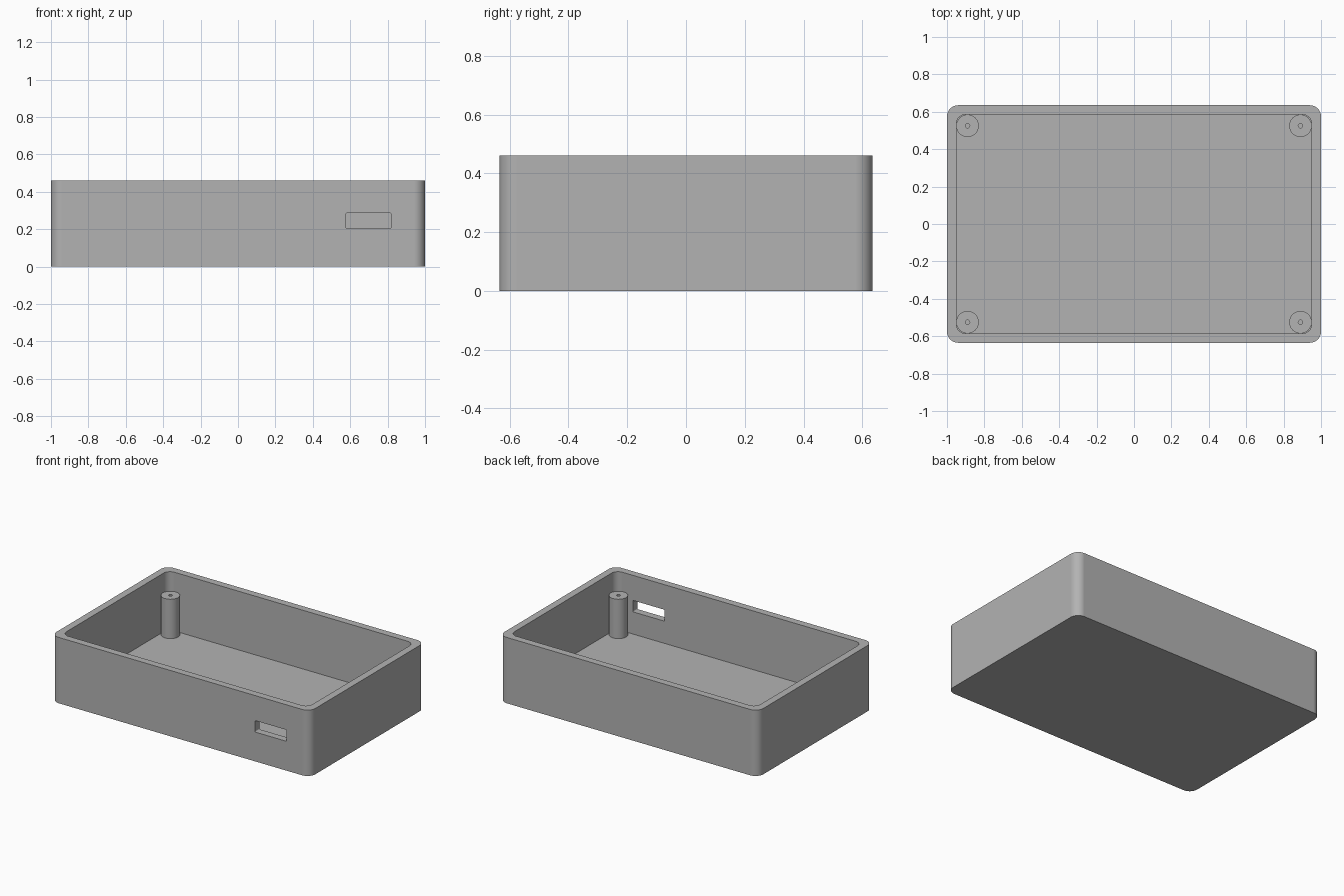
import bpy, bmesh
from math import sin, cos, pi, radians

if "Cube" in bpy.data.objects:
    bpy.data.objects.remove(bpy.data.objects["Cube"], do_unlink=True)

HALF_X, HALF_Y, HEIGHT = 1.0, 0.635, 0.46
WALL, FLOOR = 0.05, 0.05
POST_R, HOLE_R, POST_TOP = 0.06, 0.012, 0.325

grey = bpy.data.materials.new("plain grey")
grey.use_nodes = True
grey.diffuse_color = (0.45, 0.45, 0.45, 1)
grey.node_tree.nodes["Principled BSDF"].inputs["Base Color"].default_value = grey.diffuse_color


def rounded_rect(hx, hy, r, seg=12):
    """Outline of a rounded rectangle, counter-clockwise."""
    pts = []
    for q, (sx, sy) in enumerate([(1, 1), (-1, 1), (-1, -1), (1, -1)]):
        for i in range(seg + 1):
            a = (q + i / seg) * pi / 2
            pts.append((sx * (hx - r) + r * cos(a), sy * (hy - r) + r * sin(a)))
    return pts


def circle(cx, cy, r, n=48):
    return [(cx + r * cos(2 * pi * i / n), cy + r * sin(2 * pi * i / n)) for i in range(n)]


def stacked(name, rings):
    """Closed solid skinned through (outline, z) rings, capped at both ends."""
    bm = bmesh.new()
    loops = [[bm.verts.new((x, y, z)) for x, y in pts] for pts, z in rings]
    for a, b in zip(loops, loops[1:]):
        for i in range(len(a)):
            j = (i + 1) % len(a)
            bm.faces.new((a[i], a[j], b[j], b[i]))
    bm.faces.new(loops[0][::-1])
    bm.faces.new(loops[-1])
    bmesh.ops.recalc_face_normals(bm, faces=bm.faces)
    mesh = bpy.data.meshes.new(name)
    bm.to_mesh(mesh)
    bm.free()
    ob = bpy.data.objects.new(name, mesh)
    bpy.context.collection.objects.link(ob)
    mesh.materials.append(grey)
    return ob


def activate(ob):
    bpy.ops.object.select_all(action='DESELECT')
    ob.select_set(True)
    bpy.context.view_layer.objects.active = ob


def smooth(ob):
    activate(ob)
    bpy.ops.object.shade_smooth_by_angle(angle=radians(30))
    mod = ob.modifiers.new("even shading", 'WEIGHTED_NORMAL')
    mod.keep_sharp = True


# Open tray with rounded corners
outer = rounded_rect(HALF_X, HALF_Y, 0.06)
inner = rounded_rect(HALF_X - WALL, HALF_Y - WALL, 0.05)
tray = stacked("tray", [(outer, 0), (outer, HEIGHT), (inner, HEIGHT), (inner, FLOOR)])

# Connector slot through the front wall
cutter = stacked("slot_cutter", [(rounded_rect(0.1225, 0.04, 0.006, 4), -0.06),
                                 (rounded_rect(0.1225, 0.04, 0.006, 4), 0.06)])
cutter.rotation_euler.x = pi / 2
cutter.location = (0.6975, -HALF_Y + WALL / 2, 0.245)
cutter.hide_render = True
slot = tray.modifiers.new("slot", 'BOOLEAN')
slot.operation, slot.solver, slot.object = 'DIFFERENCE', 'EXACT', cutter
activate(tray)
bpy.ops.object.modifier_apply(modifier="slot")
bpy.data.objects.remove(cutter, do_unlink=True)
smooth(tray)

# Screw posts with pilot holes in the four corners
for side, sx in (("left", 1), ("right", -1)):
    for end, sy in (("front", -1), ("back", 1)):
        cx = sx * (HALF_X - WALL - POST_R)
        cy = sy * (HALF_Y - WALL - POST_R)
        body, hole = circle(cx, cy, POST_R), circle(cx, cy, HOLE_R)
        smooth(stacked(f"{end}_{side}_post", [(body, FLOOR - 0.01), (body, POST_TOP),
                                              (hole, POST_TOP), (hole, FLOOR)]))
